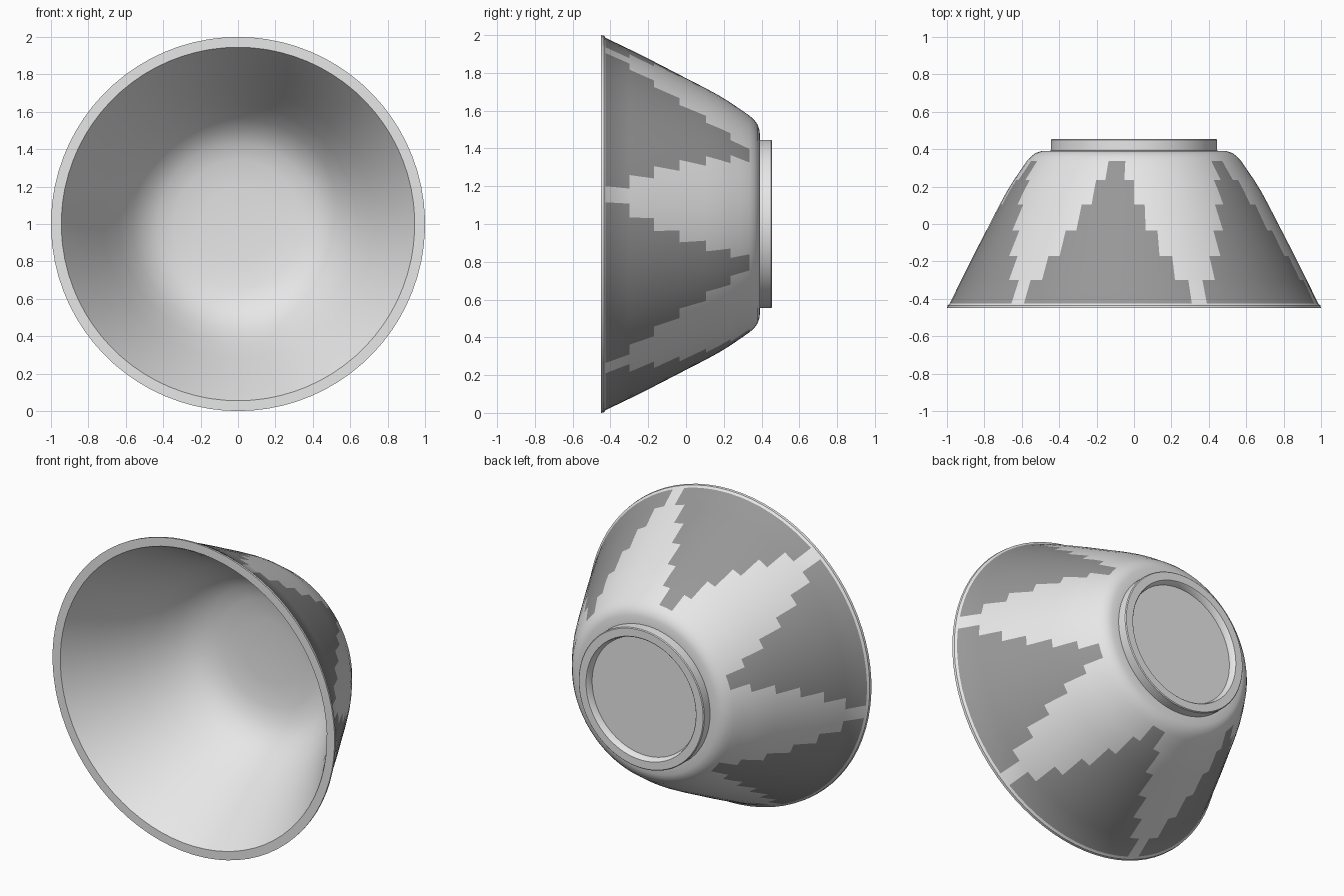
import bpy, bmesh, math

if "Cube" in bpy.data.objects:
    bpy.data.objects.remove(bpy.data.objects["Cube"])

def material(name, v):
    m = bpy.data.materials.new(name)
    m.diffuse_color = (v, v, v, 1)
    m.use_nodes = True
    m.node_tree.nodes["Principled BSDF"].inputs["Base Color"].default_value = m.diffuse_color
    return m

white = material("glaze_white", 0.8)
grey = material("pattern_grey", 0.31)

# Six stepped triangles: every step is 1/6 of the half width
STEP = math.radians(27.5 / 6)
CENTRE = math.radians(-9.2)
columns = []          # (angle, step number of the column after it)
for s in range(6):
    for k in range(-6, 7):
        columns.append((CENTRE + s * math.pi / 3 + k * STEP,
                        k + 1 if k >= 0 else -k))

# Step heights along the bowl axis
ROWS = [-0.425, -0.30, -0.17, -0.035, 0.105, 0.235, 0.337]

def lathe(name, profile, pattern=False):
    """Spin (radius, y) points around the y axis through z = 1."""
    bm = bmesh.new()
    rings = []
    for r, y in profile:
        if r == 0:
            rings.append([bm.verts.new((0, y, 1))] * len(columns))
        else:
            rings.append([bm.verts.new((r * math.sin(a), y, 1 + r * math.cos(a)))
                          for a, _ in columns])
    n = len(columns)
    for i in range(len(rings) - 1):
        mid = (profile[i][1] + profile[i + 1][1]) / 2
        for j in range(n):
            quad = [rings[i][j], rings[i][(j + 1) % n],
                    rings[i + 1][(j + 1) % n], rings[i + 1][j]]
            f = bm.faces.new(list(dict.fromkeys(quad)))
            if pattern and i >= OUTER_START and ROWS[0] < mid < ROWS[-1]:
                row = sum(mid > y for y in ROWS)        # 1..6
                if columns[j][1] <= 7 - row:
                    f.material_index = 1
    bmesh.ops.recalc_face_normals(bm, faces=bm.faces)
    me = bpy.data.meshes.new(name)
    bm.to_mesh(me)
    bm.free()
    ob = bpy.data.objects.new(name, me)
    bpy.context.collection.objects.link(ob)
    me.materials.append(white)
    me.materials.append(grey)
    bpy.ops.object.select_all(action='DESELECT')
    ob.select_set(True)
    bpy.context.view_layer.objects.active = ob
    bpy.ops.object.shade_smooth_by_angle(angle=math.radians(35))
    return ob

# Bowl: inside from the centre to the lip, then outside back to the base
inner = [(0, 0.335), (0.2, 0.332), (0.34, 0.32), (0.43, 0.295), (0.5, 0.255),
         (0.565, 0.19), (0.635, 0.09), (0.72, -0.06), (0.82, -0.24), (0.92, -0.41),
         (0.945, -0.45)]
OUTER_START = len(inner)
outer = [(1.0, -0.45), (0.998, -0.435), (0.985, -0.425), (0.925, -0.30), (0.86, -0.17),
         (0.79, -0.035), (0.718, 0.105), (0.68, 0.175), (0.643, 0.235),
         (0.605, 0.29), (0.573, 0.337), (0.55, 0.362), (0.525, 0.38),
         (0.495, 0.39), (0.44, 0.392), (0, 0.392)]
lathe("bowl", inner + outer, True)

# Foot ring with a recessed base
lathe("foot_ring", [(0, 0.415), (0.375, 0.415), (0.385, 0.45), (0.39, 0.455),
                    (0.44, 0.455), (0.445, 0.45), (0.445, 0.388), (0, 0.388)])
